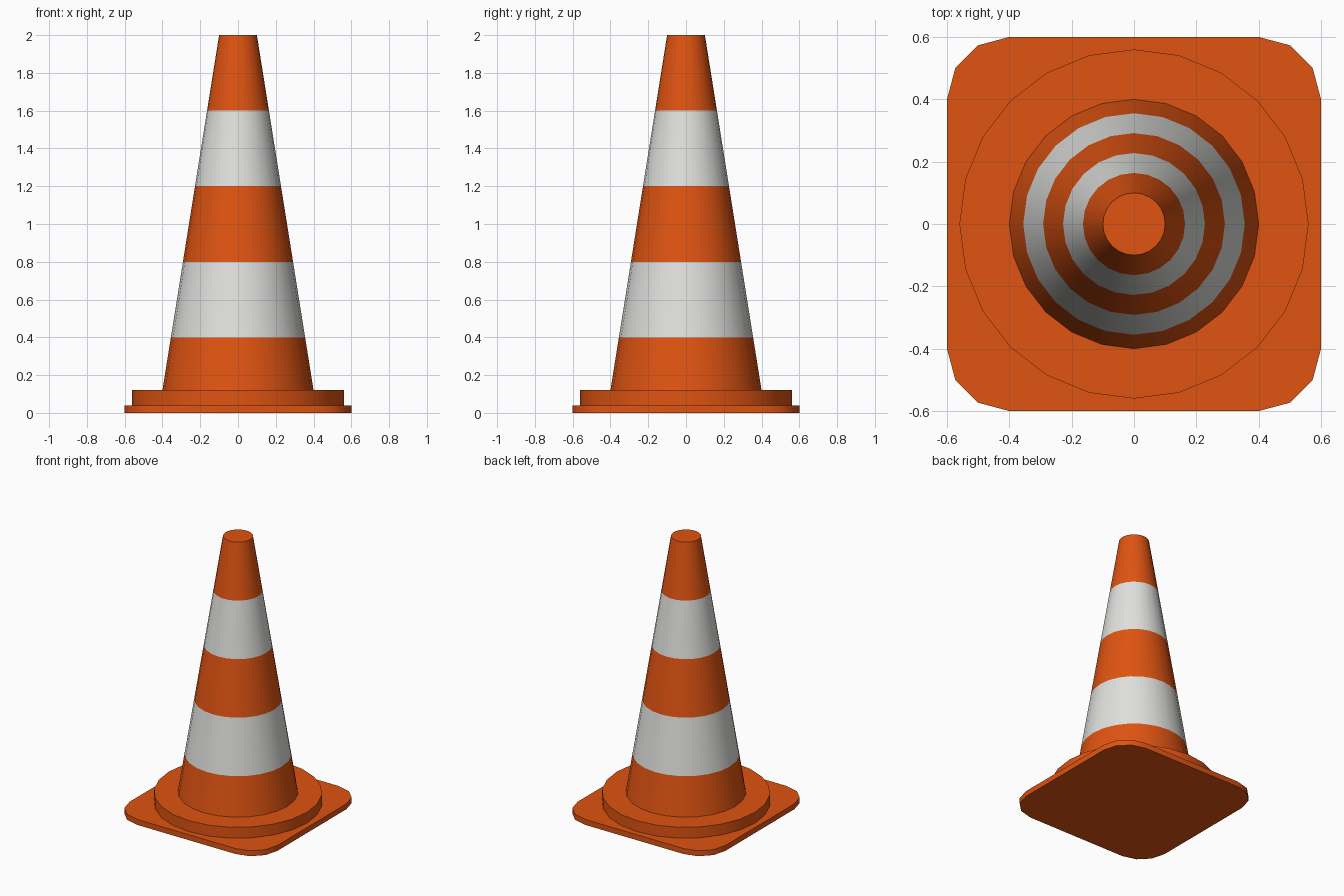
import bpy, bmesh, math

if "Cube" in bpy.data.objects:
    bpy.data.objects.remove(bpy.data.objects["Cube"])

SIDES = 24


def material(name, rgb):
    m = bpy.data.materials.new(name)
    m.diffuse_color = (*rgb, 1)
    m.use_nodes = True
    m.node_tree.nodes["Principled BSDF"].inputs["Base Color"].default_value = m.diffuse_color
    return m


orange = material("safety_orange", (0.74, 0.088, 0.006))
white = material("reflective_white", (0.75, 0.75, 0.73))


def ring(radius, z):
    return [(radius * math.cos(2 * math.pi * i / SIDES),
             radius * math.sin(2 * math.pi * i / SIDES), z) for i in range(SIDES)]


def loft(name, rings, stripes=()):
    """Skin stacked rings, cap both ends; listed bands get the second material."""
    bm = bmesh.new()
    rows = [[bm.verts.new(p) for p in r] for r in rings]
    n = len(rows[0])
    for k, (a, b) in enumerate(zip(rows, rows[1:])):
        for i in range(n):
            j = (i + 1) % n
            f = bm.faces.new((a[i], a[j], b[j], b[i]))
            f.material_index = 1 if k in stripes else 0
    bm.faces.new(rows[0][::-1])
    bm.faces.new(rows[-1])
    me = bpy.data.meshes.new(name)
    bm.to_mesh(me)
    bm.free()
    me.materials.append(orange)
    me.materials.append(white)
    ob = bpy.data.objects.new(name, me)
    bpy.context.collection.objects.link(ob)
    bpy.ops.object.select_all(action='DESELECT')
    ob.select_set(True)
    bpy.context.view_layer.objects.active = ob
    bpy.ops.object.shade_smooth_by_angle(angle=math.radians(35))
    return ob


# Square foot plate with rounded corners
def plate_outline(z, half=0.6, r=0.2, steps=3):
    pts = []
    for c, (sx, sy) in enumerate(((1, 1), (-1, 1), (-1, -1), (1, -1))):
        for s in range(steps + 1):
            a = math.radians(90 * (c + s / steps))
            pts.append((sx * (half - r) + r * math.cos(a),
                        sy * (half - r) + r * math.sin(a), z))
    return pts


loft("foot_plate", [plate_outline(0), plate_outline(0.04)])

# Round step under the cone
loft("base_disc", [ring(0.56, 0.04), ring(0.56, 0.12)])

# Tapered cone with two white bands
heights = (0.12, 0.4, 0.8, 1.2, 1.6, 2.0)
loft("cone_body", [ring(0.4 - 0.3 * (z - 0.12) / 1.88, z) for z in heights], stripes=(1, 3))
